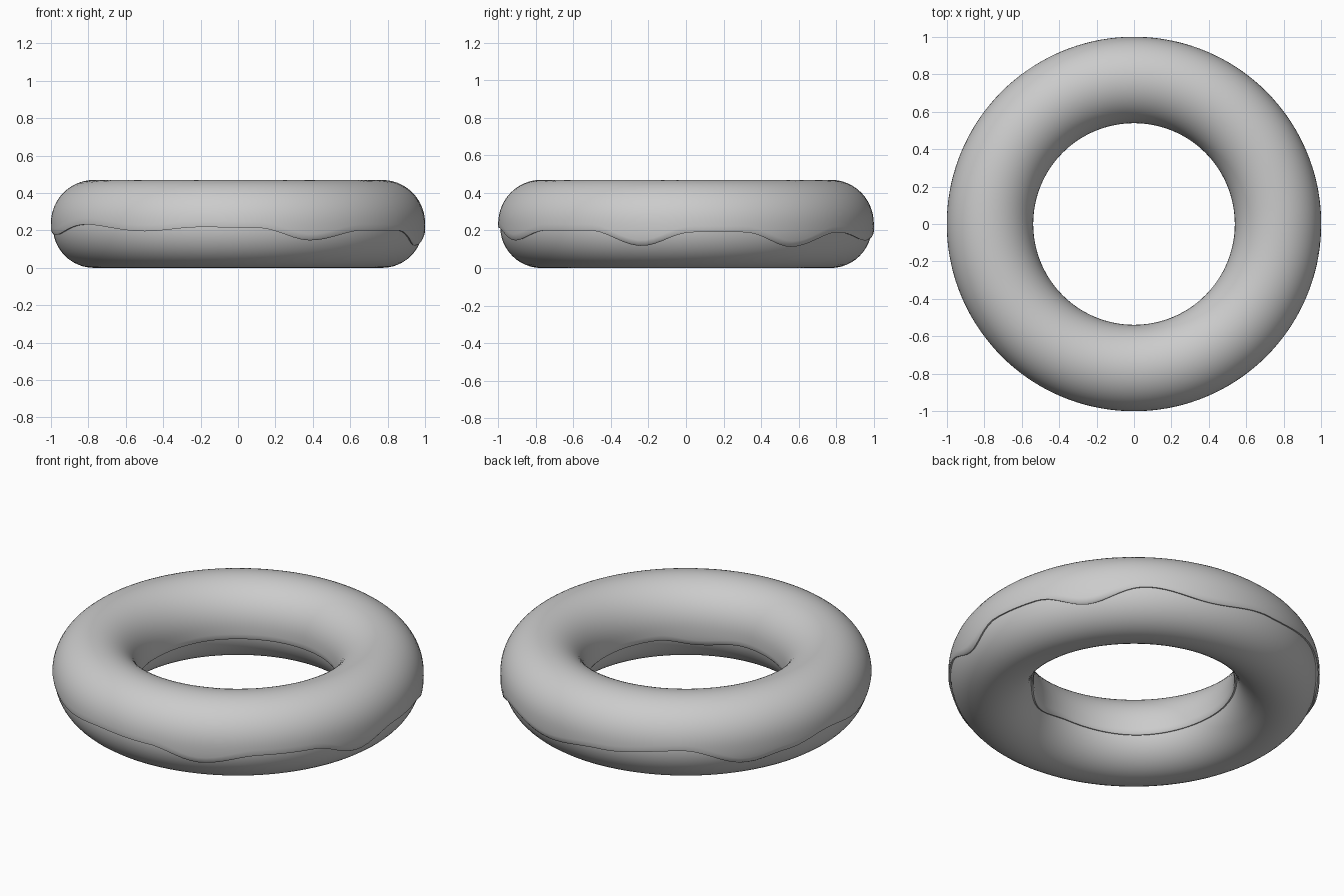
import bpy, bmesh
from math import sin, cos, pi, asin, sqrt, radians

if "Cube" in bpy.data.objects:
    bpy.data.objects.remove(bpy.data.objects["Cube"])

R, CZ, r = 0.77, 0.22, 0.22      # ring radius, centre height, dough radius
MAJOR = 144

# Icing edge heights: (angle in degrees, z)
OUTER = [(-168, .175), (-145, .232), (-120, .195), (-101, .218), (-84, .213), (-67, .145),
         (-48, .2), (-31, .2), (-14, .115), (2, .19), (18, .19), (35, .11), (54, .19),
         (75, .145), (97, .187), (124, .23), (145, .127), (158, .16), (175, .205)]
INNER = [(-135, .158), (-90, .172), (-62, .135), (-38, .175), (20, .165), (70, .175),
         (135, .175), (180, .165)]


def height(keys, a):
    """Smoothly eased height between neighbouring keys around the ring."""
    keys = keys + [(keys[0][0] + 360, keys[0][1])]
    if a < keys[0][0]:
        a += 360
    for (a0, z0), (a1, z1) in zip(keys, keys[1:]):
        if a0 <= a <= a1:
            f = (1 - cos(pi * (a - a0) / (a1 - a0))) / 2
            return z0 + (z1 - z0) * f


def ring(name, section):
    """Sweep a closed (radius, z) section around z; section depends on the angle."""
    bm = bmesh.new()
    loops = []
    for i in range(MAJOR):
        deg = -180 + 360 * i / MAJOR
        c, s = cos(radians(deg)), sin(radians(deg))
        loops.append([bm.verts.new((p * c, p * s, z)) for p, z in section(deg)])
    n = len(loops[0])
    for i in range(MAJOR):
        a, b = loops[i], loops[(i + 1) % MAJOR]
        for j in range(n):
            k = (j + 1) % n
            bm.faces.new((a[j], b[j], b[k], a[k]))
    bmesh.ops.recalc_face_normals(bm, faces=bm.faces)
    me = bpy.data.meshes.new(name)
    bm.to_mesh(me)
    bm.free()
    ob = bpy.data.objects.new(name, me)
    bpy.context.collection.objects.link(ob)
    bpy.ops.object.select_all(action='DESELECT')
    ob.select_set(True)
    bpy.context.view_layer.objects.active = ob
    bpy.ops.object.shade_smooth_by_angle(angle=radians(50))
    return ob


def polar(t, rad):
    return R + rad * cos(t), CZ + rad * sin(t)


def dough_section(deg):
    return [polar(2 * pi * j / 48, r) for j in range(48)]


def icing_section(deg):
    t0 = asin((height(OUTER, deg) - CZ) / 0.235)
    t1 = pi - asin((height(INNER, deg) - CZ) / 0.235)
    n = 36
    ts = [t0 + 0.05 + (t1 - t0 - 0.1) * j / n for j in range(n + 1)]
    top = [polar(t, 0.228 + 0.022 * sqrt(sin(t) ** 2 * 0.98 + 0.02)) for t in ts]
    # rounded lips tuck into the dough, underside follows it
    lip_in = [polar(t1, 0.229), polar(t1, 0.22)]
    lip_out = [polar(t0, 0.22), polar(t0, 0.229)]
    under = [polar(t, 0.216) for t in reversed(ts)]
    return top + lip_in + under + lip_out


ring("dough", dough_section)
ring("icing", icing_section)
